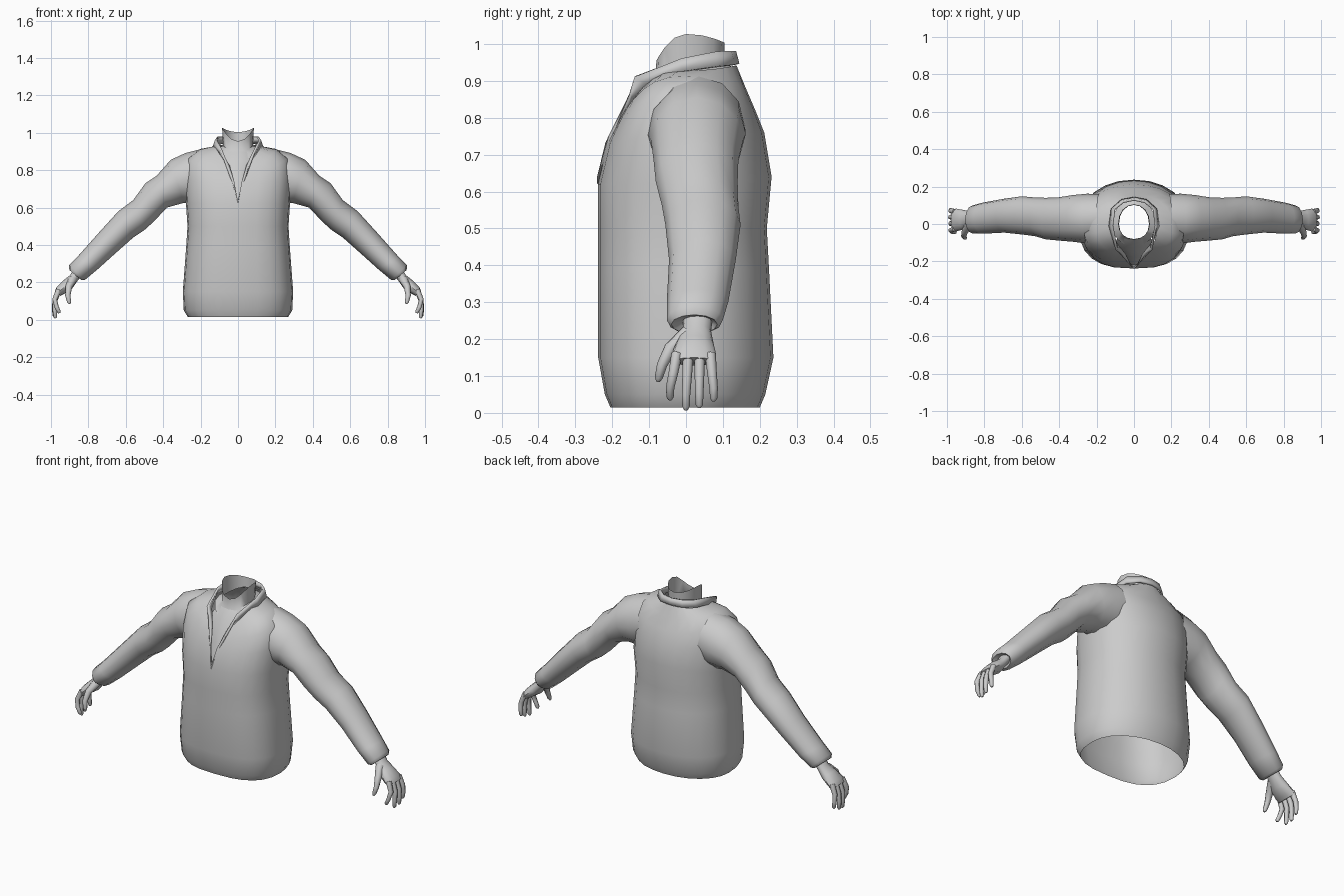
import bpy, bmesh
from math import sin, cos, pi, asin, copysign
from mathutils import Vector

if "Cube" in bpy.data.objects:
    bpy.data.objects.remove(bpy.data.objects["Cube"])


def loft(name, rings, closed=True, caps=(False, False), mirror=False, thick=0, angle=50):
    """Skin a list of equal-length point rings into one object."""
    bm = bmesh.new()
    rows = [[bm.verts.new(p) for p in r] for r in rings]
    n = len(rows[0])
    for a, b in zip(rows, rows[1:]):
        for i in range(n if closed else n - 1):
            j = (i + 1) % n
            bm.faces.new((a[i], a[j], b[j], b[i]))
    for row, cap in zip((rows[0], rows[-1]), caps):
        if cap:
            bm.faces.new(row)
    bmesh.ops.remove_doubles(bm, verts=bm.verts[:], dist=0.0005)
    bmesh.ops.recalc_face_normals(bm, faces=bm.faces[:])
    me = bpy.data.meshes.new(name)
    bm.to_mesh(me)
    bm.free()
    ob = bpy.data.objects.new(name, me)
    bpy.context.collection.objects.link(ob)
    bpy.ops.object.select_all(action='DESELECT')
    ob.select_set(True)
    bpy.context.view_layer.objects.active = ob
    bpy.ops.object.shade_smooth_by_angle(angle=angle * pi / 180)
    if thick:
        m = ob.modifiers.new("thickness", 'SOLIDIFY')
        m.thickness, m.offset = thick, 0
    if mirror:
        ob.modifiers.new("mirror", 'MIRROR')
    return ob


def body_ring(xh, yf, yb, zf, zs, zb, gap=0, n=24, p=0.75):
    """Horizontal ring starting at the front centre, with an optional front gap."""
    g = asin((gap / xh) ** (1 / p)) if gap else 0
    pts = []
    for i in range(n + 1):
        t = g + (2 * pi - 2 * g) * i / n
        s, c = sin(t), cos(t)
        q = p if c > 0 else 0.95
        pts.append((xh * copysign(abs(s) ** q, s),
                    (yf if c > 0 else yb) * abs(c) ** q,
                    zs + ((zf if c > 0 else zb) - zs) * c * c))
    return pts


def limb_ring(xt, zt, xb, zb, yf, yb, n=12):
    """Oval ring given its upper and lower point (x, z) and its y range."""
    pts = []
    for i in range(n):
        u = cos(2 * pi * i / n) / 2
        v = sin(2 * pi * i / n) / 2
        pts.append(((xt + xb) / 2 + (xt - xb) * u, (yf + yb) / 2 + (yb - yf) * v,
                    (zt + zb) / 2 + (zt - zb) * u))
    return pts


def tube(name, path, radii, n=8):
    """Tapered capped tube along a path, mirrored to the other side."""
    path = [Vector(p) for p in path]
    rings = []
    for k, (p, r) in enumerate(zip(path, radii)):
        d = path[min(k + 1, len(path) - 1)] - path[max(k - 1, 0)]
        side = d.cross(Vector((0, 1, 0))).normalized()
        up = side.cross(d).normalized()
        rings.append([p + r * (cos(2 * pi * i / n) * side + sin(2 * pi * i / n) * up)
                      for i in range(n)])
    return loft(name, rings, caps=(True, True), mirror=True)


# Jacket body, open at the hem, with a V opening at the front
loft("jacket_body", [body_ring(*r) for r in (
    (.268, -.205, .200, .015, .015, .015),
    (.290, -.220, .215, .05, .05, .05),
    (.295, -.238, .237, .15, .15, .15),
    (.277, -.238, .225, .39, .39, .39),
    (.270, -.238, .219, .50, .50, .50),
    (.278, -.238, .232, .62, .62, .64),
    (.285, -.212, .212, .73, .75, .76, .018),
    (.270, -.182, .188, .79, .865, .82, .033),
    (.205, -.165, .160, .82, .913, .885, .045),
    (.122, -.155, .137, .83, .928, .942, .055))], closed=False)

# Standing collar running down both sides of the opening
base = [(0, -.236, .62), (.020, -.213, .73), (.048, -.158, .82), (.095, -.105, .89),
        (.130, -.01, .925), (.118, .08, .938), (.065, .127, .943), (0, .139, .945)]
top = [(0, -.236, .635), (.034, -.205, .75), (.072, -.155, .86), (.092, -.138, .912),
       (.117, -.01, .960), (.105, .08, .978), (.058, .118, .98), (0, .130, .98)]
flip = lambda pts: [(-x, y, z) for x, y, z in pts[-2::-1]]
loft("collar", [base + flip(base), top + flip(top)], closed=False, thick=.012)

# Neck tube with slanted open top
loft("neck", [body_ring(*r, n=16, p=.95) for r in (
    (.085, -.080, .105, .955, 1.027, 1.003),
    (.080, -.085, .102, .895, .930, .95),
    (.118, -.120, .130, .85, .915, .935))], closed=False)

# Undershirt front seen inside the V
loft("undershirt", [[(w * k, y + .03 * k * k, z) for k in (-1, -.5, 0, .5, 1)]
                    for w, y, z in ((.08, -.088, .90), (.10, -.128, .85),
                                    (.08, -.180, .74), (.04, -.222, .61))], closed=False)

# Sleeves with gathered cuffs
loft("sleeves", [limb_ring(*r) for r in (
    (.20, .912, .17, .64, -.09, .160),
    (.28, .892, .22, .62, -.105, .162),
    (.36, .855, .29, .625, -.095, .155),
    (.435, .77, .38, .60, -.088, .142),
    (.495, .73, .45, .525, -.082, .140),
    (.56, .64, .50, .48, -.065, .142),
    (.64, .58, .56, .44, -.056, .148),
    (.74, .47, .65, .36, -.046, .135),
    (.86, .335, .75, .27, -.052, .115),
    (.903, .292, .82, .212, -.052, .100),
    (.902, .266, .84, .214, -.040, .085),
    (.880, .262, .845, .235, -.010, .070))], mirror=True)

# Palms and wrists
loft("palms", [limb_ring(*r) for r in (
    (.865, .290, .830, .245, -.005, .072),
    (.898, .238, .860, .205, -.010, .068),
    (.935, .210, .888, .165, -.028, .075),
    (.970, .175, .930, .138, -.040, .082),
    (.980, .150, .948, .128, -.036, .080))], caps=(True, True), mirror=True)

# Fingers: knuckle y, tip y, tip x, tip z
for label, yk, yt, xt, zt in (("index", -.025, -.043, .955, .035), ("middle", .006, .000, .975, .008),
                              ("ring", .037, .036, .980, .014), ("little", .066, .075, .975, .032)):
    h = .155 - zt
    tube(label + "_fingers",
         [(.958, yk, .160), (.980, yk + (yt - yk) * .5, zt + h * .62),
          (.5 * (.985 + xt), yt, zt + h * .28), (xt + .002, yt, zt + .008), (xt, yt, zt)],
         (.015, .013, .0115, .010, .005))

# Thumbs
tube("thumbs", [(.885, .005, .215), (.905, -.042, .175), (.910, -.065, .130),
                (.903, -.074, .095), (.900, -.076, .085)], (.024, .018, .014, .011, .005))
